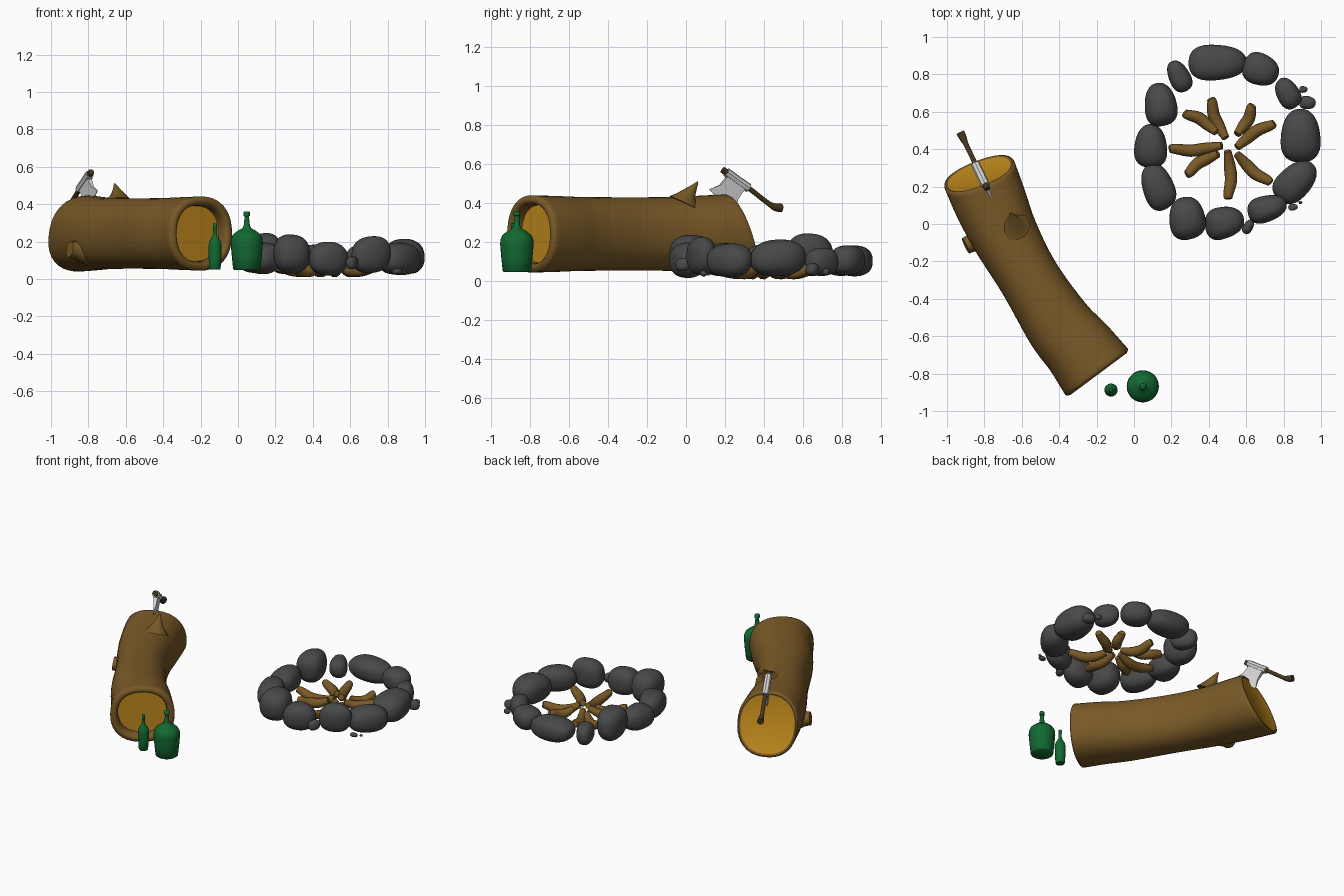
import bpy, bmesh, math, random
from mathutils import Vector

random.seed(4)


def material(name, rgb):
    m = bpy.data.materials.new(name)
    m.diffuse_color = (*rgb, 1)
    return m


BARK = material("bark brown", (0.19, 0.10, 0.02))
WOOD = material("cut wood", (0.53, 0.25, 0.012))
STONE = material("dark stone", (0.066, 0.066, 0.068))
GLASS = material("green glass", (0.006, 0.14, 0.032))
METAL = material("pale metal", (0.66, 0.66, 0.66))
HANDLE = material("dark handle wood", (0.065, 0.038, 0.012))


def finish(bm, name, mats, angle=40):
    bmesh.ops.recalc_face_normals(bm, faces=bm.faces[:])
    me = bpy.data.meshes.new(name)
    bm.to_mesh(me)
    bm.free()
    for m in mats:
        me.materials.append(m)
    ob = bpy.data.objects.new(name, me)
    bpy.context.collection.objects.link(ob)
    bpy.ops.object.select_all(action='DESELECT')
    ob.select_set(True)
    bpy.context.view_layer.objects.active = ob
    bpy.ops.object.shade_smooth_by_angle(angle=math.radians(angle))
    return ob


def loft(name, rings, mats, cap_index=0, angle=40):
    """Skin a list of closed point rings and cap both ends."""
    bm = bmesh.new()
    vs = [[bm.verts.new(p) for p in r] for r in rings]
    n = len(vs[0])
    for a, b in zip(vs, vs[1:]):
        for i in range(n):
            j = (i + 1) % n
            bm.faces.new((a[i], a[j], b[j], b[i]))
    for r in (vs[0], vs[-1]):
        bm.faces.new(r).material_index = cap_index
    return finish(bm, name, mats, angle)


def spline(pts, steps):
    """Catmull-Rom through tuples of any length."""
    pts = [Vector(p) for p in pts]
    ext = [2 * pts[0] - pts[1]] + pts + [2 * pts[-1] - pts[-2]]
    out = []
    for a, b, c, d in zip(ext, ext[1:], ext[2:], ext[3:]):
        for k in range(steps):
            t = k / steps
            out.append(0.5 * (2 * b + (c - a) * t + (2 * a - 5 * b + 4 * c - d) * t * t
                              + (3 * b - a - 3 * c + d) * t ** 3))
    return out + [pts[-1]]


def tube(name, pts, mat, sides=12, steps=4, angle=50):
    """Round tube through (x, y, z, radius) points."""
    ps = spline(pts, steps)
    rings = []
    for i, p in enumerate(ps):
        t = (ps[min(i + 1, len(ps) - 1)] - ps[max(i - 1, 0)]).to_3d().normalized()
        side = t.cross(Vector((0, 0.1, 1))).normalized()
        up = side.cross(t)
        rings.append([p.to_3d() + p[3] * (side * math.cos(a) + up * math.sin(a))
                      for a in (math.tau * k / sides for k in range(sides))])
    return loft(name, rings, [mat], angle=angle)


def lathe(name, x, y, profile, mat, sides=28):
    rings = [[(x + r * math.cos(math.tau * k / sides), y + r * math.sin(math.tau * k / sides), z)
              for k in range(sides)] for r, z in profile]
    return loft(name, rings, [mat], angle=50)


# Log: winding body from front to back (x, y, half width, half height)
path = spline([(-0.20, -0.79, 0.208, 0.198), (-0.29, -0.67, 0.195, 0.195), (-0.40, -0.54, 0.183, 0.19),
               (-0.56, -0.29, 0.165, 0.188), (-0.69, -0.06, 0.18, 0.19), (-0.765, 0.11, 0.195, 0.197),
               (-0.825, 0.26, 0.20, 0.203)], 6)


def log_ring(i, scale=1.0, push=0.0):
    p = path[i]
    d = path[min(i + 1, len(path) - 1)] - path[max(i - 1, 0)]
    t = Vector((d[0], d[1], 0)).normalized()
    side = Vector((t.y, -t.x, 0))
    lean = 0.35 * max(0, (i / (len(path) - 1) - 0.6) / 0.4) ** 1.5   # sloping rear cut
    ring = []
    for k in range(40):
        a = math.tau * k / 40
        c, s = math.cos(a), math.sin(a)
        q = (abs(c) ** 2.3 + abs(s) ** 2.3) ** (-1 / 2.3) * scale
        h = p[3] * s * q
        ring.append(Vector((p[0], p[1], 0.243 + h)) + side * p[2] * c * q + t * (push - lean * h))
    return ring


last = len(path) - 1
front_lip = [log_ring(0, s, -o) for s, o in ((0.75, -0.05), (0.76, -0.015), (0.79, 0.006), (0.84, 0.015),
                                             (0.90, 0.016), (0.96, 0.010), (0.99, 0.004))]
rear_lip = [log_ring(last, s, o) for s, o in ((0.98, 0.008), (0.94, 0.011), (0.89, 0.006))]
loft("log", front_lip + [log_ring(i) for i in range(last + 1)] + rear_lip, [BARK, WOOD], 1)

# Broken branches on the log
tube("branch_spike", [(-0.64, -0.01, 0.40, 0.085), (-0.643, 0.01, 0.44, 0.045), (-0.65, 0.035, 0.475, 0.022),
                      (-0.66, 0.06, 0.51, 0.004)], BARK)
tube("branch_stub", [(-0.75, -0.03, 0.15, 0.10), (-0.82, -0.075, 0.15, 0.07), (-0.865, -0.10, 0.155, 0.05),
                     (-0.90, -0.117, 0.16, 0.045)], BARK)

# Axe: everything lies in one upright plane, given as (y, z)
def axe_point(y, z, off=0.0):
    return Vector((-0.79 - 0.478 * (y - 0.2) + 0.9 * off, y + 0.43 * off, z))


tube("axe_handle", [(*axe_point(y, z), r) for y, z, r in
                    ((0.188, 0.572, 0.017), (0.21, 0.557, 0.017), (0.26, 0.52, 0.014), (0.33, 0.472, 0.013),
                     (0.39, 0.425, 0.013), (0.43, 0.395, 0.014), (0.46, 0.38, 0.02), (0.49, 0.376, 0.022))], HANDLE)
tube("axe_socket", [(*axe_point(y, z), 0.024) for y, z in ((0.207, 0.56), (0.265, 0.517), (0.32, 0.479))],
     METAL, sides=8, steps=1, angle=30)
blade_rows = [[(0.22, 0.55), (0.265, 0.515), (0.31, 0.485)], [(0.20, 0.525), (0.245, 0.485), (0.285, 0.455)],
              [(0.175, 0.495), (0.217, 0.45), (0.265, 0.42)], [(0.12, 0.472), (0.18, 0.405), (0.25, 0.362)]]
rings = []
for row, w in zip(blade_rows, (0.017, 0.012, 0.008, 0.002)):
    rings.append([axe_point(y, z, w) for y, z in row] + [axe_point(y, z, -w) for y, z in row[::-1]])
loft("axe_blade", rings, [METAL], angle=30)

# Bottles
lathe("large_bottle", 0.047, -0.868,
      [(0.066, 0.047), (0.073, 0.053), (0.08, 0.12), (0.086, 0.19), (0.084, 0.215), (0.074, 0.237), (0.05, 0.257),
       (0.026, 0.27), (0.017, 0.283), (0.013, 0.32), (0.012, 0.335), (0.017, 0.338), (0.017, 0.358), (0.013, 0.362)],
      GLASS)
lathe("small_bottle", -0.123, -0.888,
      [(0.027, 0.05), (0.03, 0.055), (0.034, 0.11), (0.035, 0.175), (0.031, 0.20), (0.018, 0.222), (0.011, 0.235),
       (0.009, 0.272), (0.011, 0.275), (0.011, 0.295), (0.008, 0.298)], GLASS)

# Firewood: outer end to inner end
sticks = [(0.41, 0.67, 0.49, 0.46), (0.635, 0.635, 0.55, 0.48), (0.75, 0.54, 0.55, 0.41), (0.73, 0.22, 0.55, 0.375),
          (0.505, 0.135, 0.50, 0.39), (0.28, 0.265, 0.45, 0.375), (0.19, 0.40, 0.47, 0.42), (0.27, 0.595, 0.44, 0.49)]
for i, (x0, y0, x1, y1) in enumerate(sticks):
    o, c = Vector((x0, y0)), Vector((x1, y1))
    d = (c - o).normalized()
    bend = Vector((-d.y, d.x)) * 0.016 * (1 if i % 2 else -1)
    m1, m2 = o.lerp(c, 0.4) + bend, o.lerp(c, 0.7) + bend * 0.6
    tube("firewood_%d" % (i + 1), [(*o, 0.07, 0.021), (*o.lerp(c, 0.1), 0.064, 0.027), (*m1, 0.045, 0.033),
                                   (*m2, 0.045, 0.031), (*c, 0.07, 0.02)], BARK, sides=10)

# Stone ring: x, y, bottom, top, half length, half width, turn in degrees
stones = [(0.45, 0.865, 0.03, 0.18, 0.15, 0.095, 0), (0.68, 0.825, 0.03, 0.185, 0.1, 0.085, -20),
          (0.82, 0.70, 0.03, 0.17, 0.085, 0.06, 125), (0.89, 0.475, 0.025, 0.21, 0.14, 0.105, 90),
          (0.86, 0.225, 0.02, 0.19, 0.125, 0.085, 45), (0.71, 0.085, 0.03, 0.225, 0.105, 0.068, 15),
          (0.48, 0.005, 0.015, 0.195, 0.105, 0.088, 10), (0.285, 0.035, 0.03, 0.24, 0.115, 0.094, 100),
          (0.13, 0.20, 0.03, 0.20, 0.125, 0.083, 115), (0.09, 0.42, 0.03, 0.19, 0.115, 0.085, 90),
          (0.14, 0.635, 0.03, 0.245, 0.115, 0.083, 100), (0.24, 0.795, 0.03, 0.17, 0.088, 0.056, 115),
          (0.93, 0.65, 0.03, 0.095, 0.045, 0.035, -10), (0.905, 0.72, 0.03, 0.065, 0.022, 0.018, 0),
          (0.61, -0.015, 0.05, 0.12, 0.042, 0.026, 60), (0.85, 0.09, 0.025, 0.055, 0.026, 0.018, 10),
          (0.89, 0.115, 0.03, 0.045, 0.01, 0.008, 0)]
for i, (x, y, z0, z1, a, b, turn) in enumerate(stones):
    bm = bmesh.new()
    bmesh.ops.create_icosphere(bm, subdivisions=4 if a > 0.05 else 3, radius=1)
    axes = [(Vector([random.uniform(-2, 2) for _ in range(3)]), random.uniform(0, 6)) for _ in range(3)]
    ca, sa = math.cos(math.radians(turn)), math.sin(math.radians(turn))
    for v in bm.verts:
        p = v.co.copy()
        p *= sum(abs(c) ** 2.4 for c in p) ** (-1 / 2.4)            # slightly boxy
        p *= 1 + sum(0.03 * math.sin(p.dot(k) + ph) for k, ph in axes)  # gentle lumps
        p.y *= 1 - 0.14 * p.x                                       # egg shape
        v.co = (x + ca * a * p.x - sa * b * p.y, y + sa * a * p.x + ca * b * p.y,
                (z0 + z1) / 2 + (z1 - z0) / 2 * p.z)
    finish(bm, "stone_%d" % (i + 1), [STONE], 80)
